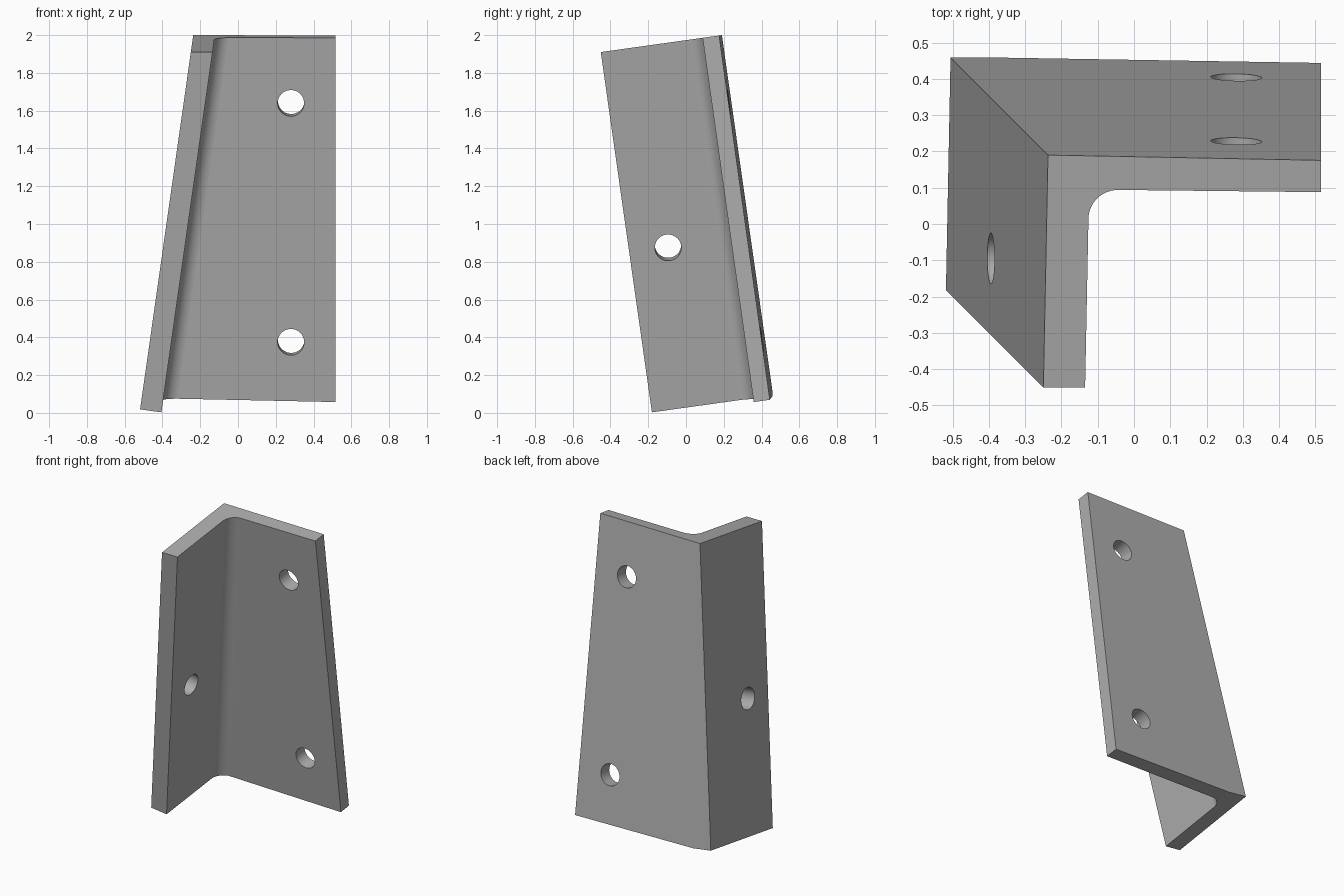
import bpy, bmesh, math
from mathutils import Vector

if "Cube" in bpy.data.objects:
    bpy.data.objects.remove(bpy.data.objects["Cube"], do_unlink=True)

LEAN = 0.142                      # sideways drift of the bracket per unit height
FILLET = 0.08
HOLE_RADIUS = 0.07

# Plain grey metal
metal = bpy.data.materials.new("grey metal")
metal.use_nodes = True
GREY = (0.42, 0.42, 0.42, 1)
metal.diffuse_color = GREY
metal.node_tree.nodes["Principled BSDF"].inputs["Base Color"].default_value = GREY

# L-shaped profile with a rounded inner corner, at ground level
inner_x, inner_y = -0.406, 0.376
center = Vector((inner_x + FILLET, inner_y - FILLET))
STEPS = 20
arc = [center + FILLET * Vector((math.cos(a), math.sin(a)))
       for a in (math.pi - math.pi / 2 * i / STEPS for i in range(STEPS + 1))]
profile = [(-0.521, 0.474), (-0.521, -0.18), (inner_x, -0.18), *arc,
           (1.2, 0.359), (1.2, 0.44)]

# Sweep the profile along the leaning corner line
bm = bmesh.new()


def ring(z):
    return [bm.verts.new((x + LEAN * z, y - LEAN * z, z)) for x, y in profile]


low, high = ring(-0.4), ring(2.4)
bm.faces.new(low)
bm.faces.new(high)
for i in range(len(profile)):
    j = (i + 1) % len(profile)
    bm.faces.new((low[i], low[j], high[j], high[i]))
bmesh.ops.recalc_face_normals(bm, faces=bm.faces)


def trim(point, normal):
    """Cut away everything on the normal side and cap the cut."""
    cut = bmesh.ops.bisect_plane(bm, geom=bm.verts[:] + bm.edges[:] + bm.faces[:],
                                 plane_co=point, plane_no=normal, clear_outer=True)
    edges = [e for e in cut["geom_cut"] if isinstance(e, bmesh.types.BMEdge)]
    bmesh.ops.edgeloop_fill(bm, edges=edges)
    bmesh.ops.recalc_face_normals(bm, faces=bm.faces)


trim((0.515, 0, 0), (1, 0, 0))                     # free end of the back plate
trim((0, 0.19, 2), (0, -0.14, 1))                  # top
trim((0, 0, -0.029), (-LEAN, LEAN, -1))            # foot of the side plate
trim((0, 0, 0.0175), (-0.02, 0.14, -1))            # foot of the back plate

mesh = bpy.data.meshes.new("angle_bracket")
bm.to_mesh(mesh)
bm.free()
mesh.materials.append(metal)
bracket = bpy.data.objects.new("angle_bracket", mesh)
bpy.context.collection.objects.link(bracket)


# Bolt holes, drilled square to each plate
def drill(point, axis):
    bpy.ops.mesh.primitive_cylinder_add(
        vertices=96, radius=HOLE_RADIUS, depth=0.5, location=point,
        rotation=Vector(axis).to_track_quat("Z", "Y").to_euler())
    cutter = bpy.context.object
    cutter.name = "hole_cutter"
    cutter.hide_render = True
    cutter.data.materials.append(metal)
    bpy.ops.object.select_all(action="DESELECT")
    bracket.select_set(True)
    bpy.context.view_layer.objects.active = bracket
    mod = bracket.modifiers.new("hole", "BOOLEAN")
    mod.operation, mod.solver, mod.object = "DIFFERENCE", "EXACT", cutter
    bpy.ops.object.modifier_apply(modifier=mod.name)
    bpy.data.objects.remove(cutter, do_unlink=True)


for z in (0.375, 1.64):
    drill((0.28, 0.37 - 0.139 * z, z), (0.02, 1, 0.139))
drill((-0.282, -0.095, 0.875), (1, 0, -LEAN))

# Smooth the fillet and holes, keep the plate edges crisp
bpy.ops.object.shade_smooth_by_angle(angle=math.radians(6))
weighted = bracket.modifiers.new("flat plates", "WEIGHTED_NORMAL")
weighted.keep_sharp = True
